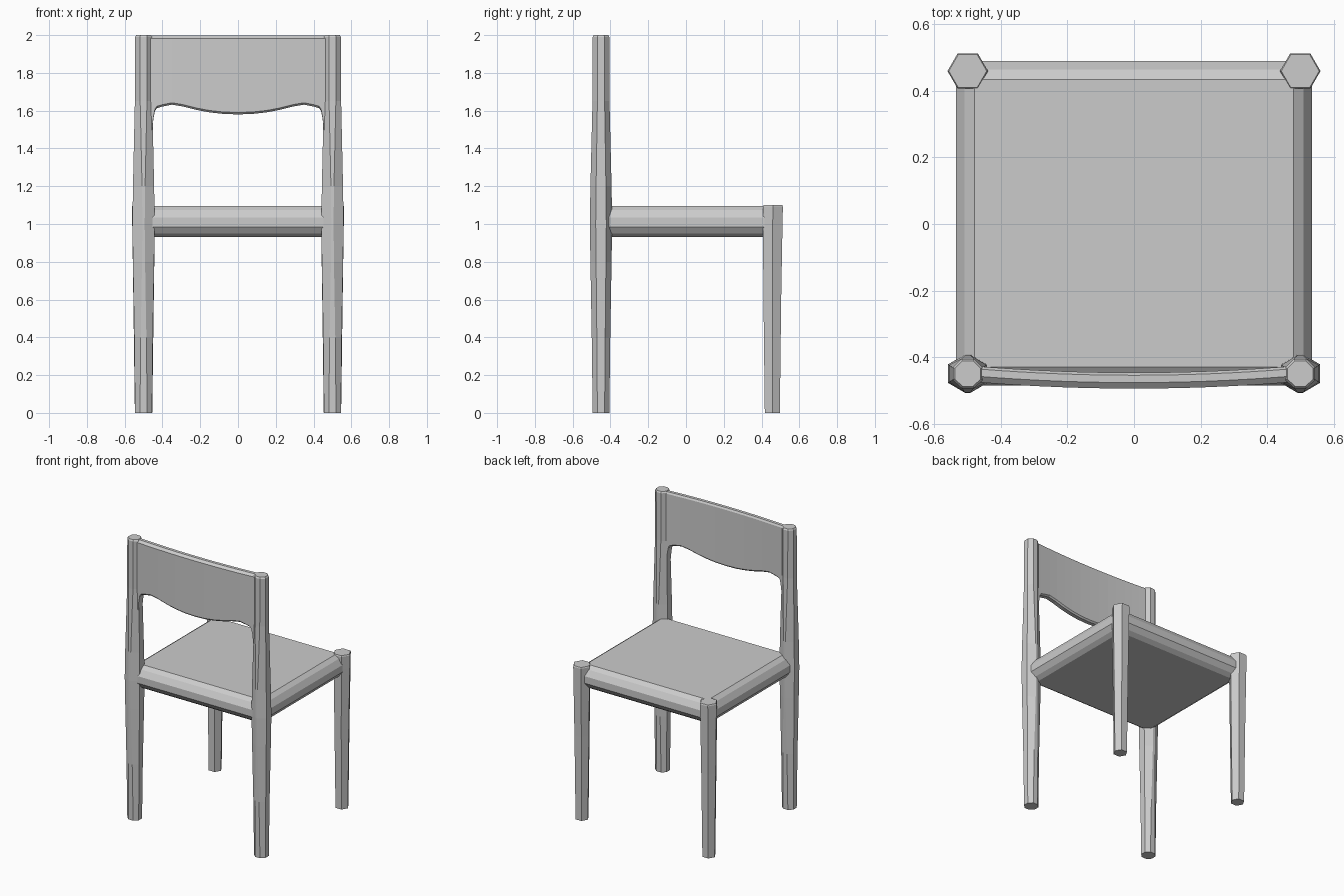
import bpy, bmesh
from math import cos, sin, pi

if "Cube" in bpy.data.objects:
    bpy.data.objects.remove(bpy.data.objects["Cube"])


def loft(name, rings, mirror=False):
    """Skin a list of equal-length point rings and cap both ends."""
    bm = bmesh.new()
    loops = [[bm.verts.new(p) for p in ring] for ring in rings]
    n = len(loops[0])
    for a, b in zip(loops, loops[1:]):
        for i in range(n):
            j = (i + 1) % n
            bm.faces.new((a[i], a[j], b[j], b[i]))
    bm.faces.new(loops[0])
    bm.faces.new(loops[-1])
    bmesh.ops.recalc_face_normals(bm, faces=bm.faces)
    mesh = bpy.data.meshes.new(name)
    bm.to_mesh(mesh)
    bm.free()
    ob = bpy.data.objects.new(name, mesh)
    bpy.context.collection.objects.link(ob)
    if mirror:
        m = ob.modifiers.new("mirror", 'MIRROR')
        m.use_bisect_axis[0] = False
        m.use_mirror_merge = False
    return ob


def hexagon(cx, cy, r, z):
    return [(cx + r * cos(i * pi / 3), cy + r * sin(i * pi / 3), z) for i in range(6)]


def post_ring(z, a, b, c, d):
    """Eight-sided section: side points (a, b) and front/back points (c, d)."""
    pts = [(a, -b), (a, b), (c, d), (-c, d), (-a, b), (-a, -b), (-c, -d), (c, -d)]
    return [(0.5 + x, -0.45 + y, z) for x, y in pts]


# Short tapered hexagonal legs
loft("short_leg", [hexagon(0.5, y, r, z) for z, y, r in
                   [(0, 0.457, 0.046), (0.6, 0.457, 0.054), (1.0, 0.459, 0.06),
                    (1.092, 0.46, 0.061), (1.10, 0.46, 0.057)]], mirror=True)

# Tall posts, swollen at seat height
loft("tall_post", [post_ring(*s) for s in [
    (0.0, 0.045, 0.019, 0.019, 0.044),
    (0.4, 0.049, 0.022, 0.015, 0.049),
    (0.8, 0.056, 0.026, 0.008, 0.056),
    (1.0, 0.059, 0.028, 0.006, 0.059),
    (1.2, 0.056, 0.026, 0.008, 0.056),
    (1.65, 0.046, 0.019, 0.018, 0.045),
    (1.99, 0.045, 0.019, 0.019, 0.044),
    (2.0, 0.039, 0.016, 0.016, 0.038)]], mirror=True)

# Seat slab with rounded edge profile: (z, inset)
profile = [(0.93, 0.055), (0.95, 0.025), (0.985, 0), (1.035, 0), (1.075, 0.025), (1.096, 0.055)]
rings = []
for z, k in profile:
    x, y0, y1 = 0.535 - k, -0.485 + k, 0.49 - k
    rings.append([(-x, y0, z), (x, y0, z), (x, y1, z), (-x, y1, z)])
loft("seat", rings)

# Curved backrest with a wavy lower edge that sweeps down into the posts: (x, lower z)
edge = [(0, 1.58), (0.08, 1.583), (0.15, 1.591), (0.22, 1.604), (0.29, 1.622), (0.35, 1.632),
        (0.40, 1.622), (0.43, 1.613), (0.44, 1.598), (0.448, 1.555), (0.455, 1.49), (0.48, 1.32)]
columns = [(-x, z) for x, z in reversed(edge[1:])] + edge
rings = []
for x, zb in columns:
    bow = 0.02 * (1 - (x / 0.48) ** 2)
    yi, yo = -0.427 - bow, -0.475 - bow
    rings.append([(x, yi, zb + 0.01), (x, yi, 1.985), (x, yi - 0.008, 1.997),
                  (x, yo + 0.018, 1.997), (x, yo, 1.982), (x, yo, zb + 0.01),
                  (x, yo + 0.01, zb), (x, yi - 0.01, zb)])
loft("backrest", rings)
